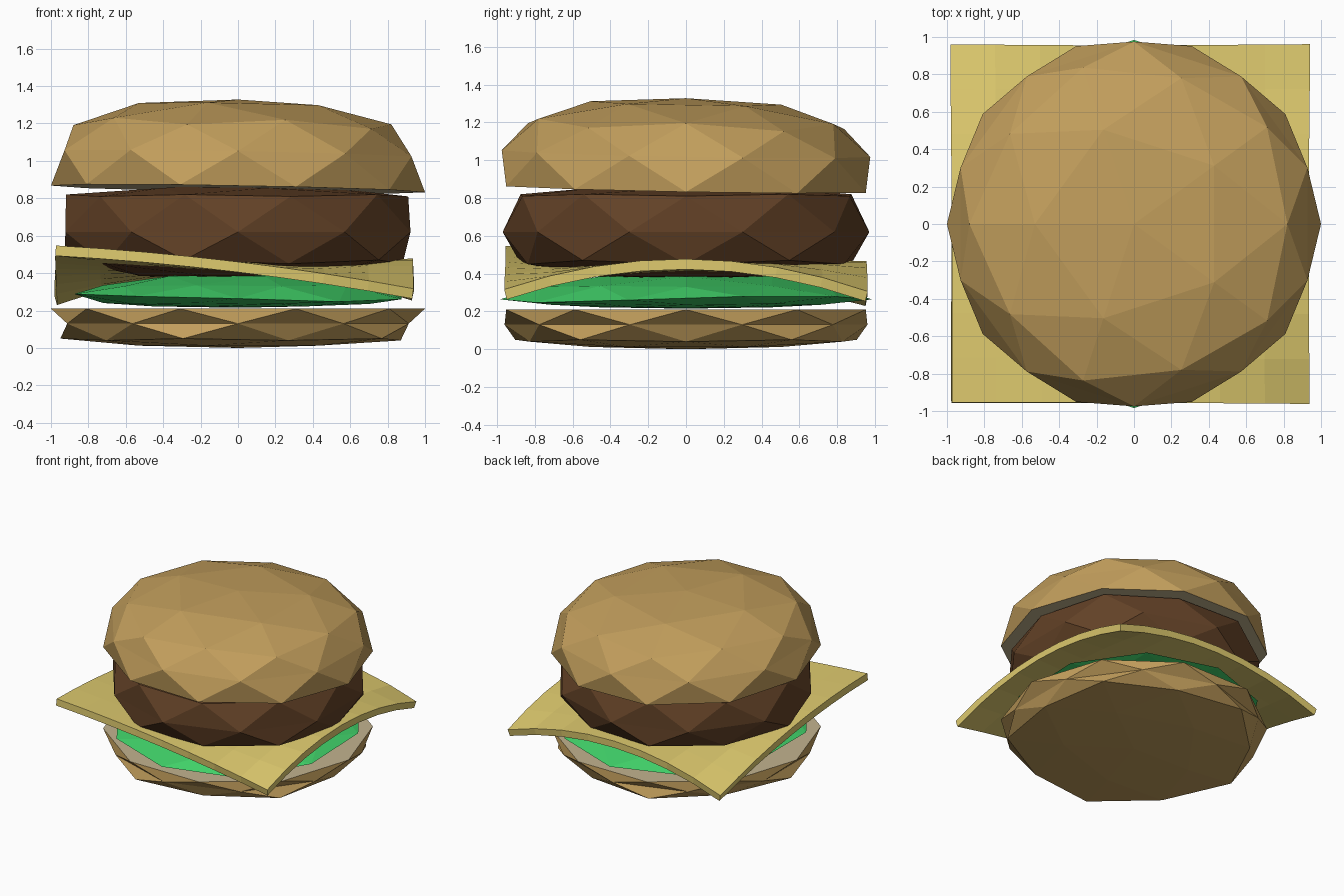
import bpy, bmesh, math

if "Cube" in bpy.data.objects:
    bpy.data.objects.remove(bpy.data.objects["Cube"])


def material(name, r, g, b):
    lin = [((c / 255 + 0.055) / 1.055) ** 2.4 for c in (r, g, b)]
    m = bpy.data.materials.new(name)
    m.diffuse_color = (*lin, 1)
    m.use_nodes = True
    m.node_tree.nodes["Principled BSDF"].inputs["Base Color"].default_value = m.diffuse_color
    return m


CRUST = material("toasted_crust", 194, 158, 92)
CRUMB = material("cream_crumb", 194, 179, 143)
MEAT = material("grilled_meat", 98, 65, 38)
CHEESE = material("yellow_cheese", 222, 202, 110)
LEAF = material("lettuce_green", 64, 208, 104)


def finish(name, bm, mats):
    bmesh.ops.recalc_face_normals(bm, faces=bm.faces)
    mesh = bpy.data.meshes.new(name)
    bm.to_mesh(mesh)
    bm.free()
    for m in mats:
        mesh.materials.append(m)
    obj = bpy.data.objects.new(name, mesh)
    bpy.context.collection.objects.link(obj)
    return obj


def faceted_blob(name, levels, mats, turn=0, tilt=(0, 0), cut=None, wave=None):
    """Icosphere whose nine rows, top to bottom, are moved to (radius, height)."""
    bm = bmesh.new()
    bmesh.ops.create_icosphere(bm, subdivisions=2, radius=1)
    rows = sorted({round(v.co.z, 2) for v in bm.verts}, reverse=True)
    row_of = {v: rows.index(round(v.co.z, 2)) for v in bm.verts}
    for v in bm.verts:
        r, z = levels[row_of[v]]
        a = math.atan2(v.co.y, v.co.x) + turn
        x, y = r * math.cos(a), r * math.sin(a)
        z += tilt[0] * x + tilt[1] * y
        if wave:
            x, y, z = wave(x, y, z, a, row_of[v])
        v.co = (x, y, z)
    # crumb colour on the cut side of a bun
    if cut:
        for f in bm.faces:
            ids = [row_of[v] for v in f.verts]
            if (cut == "bottom" and min(ids) >= 5) or (cut == "top" and max(ids) <= 3):
                f.material_index = 1
    return finish(name, bm, mats)


# Bottom bun: rounded below, cut flat on top
faceted_blob("bottom_bun",
             [(0, .21), (.53, .21), (1, .21), (1, .21), (.96, .13),
              (.95, .05), (.87, .04), (.53, .012), (0, 0)],
             [CRUST, CRUMB], cut="top")


# Lettuce: thin lens with an uneven rim
def ruffle(x, y, z, a, row):
    if row == 4:
        z += .02 * math.sin(2 * a + .6) - .015 * math.cos(a)
        if y < 0 and x < 0:
            z -= .02
    return x, y * 1.07, z


faceted_blob("lettuce",
             [(0, .40), (.45, .385), (.72, .335), (.75, .33), (.92, .275),
              (.72, .24), (.70, .235), (.45, .222), (0, .215)],
             [LEAF], wave=ruffle)

# Patty
faceted_blob("patty",
             [(0, .88), (.50, .855), (.92, .82), (.91, .81), (.97, .62),
              (.93, .47), (.88, .45), (.52, .385), (0, .365)],
             [MEAT])

# Cheese slice: square sheet draped between nine heights, corners drooping
DRAPE = [[.52, .435, .29], [.45, .435, .45], [.255, .44, .28]]   # front to back


def blend(p, t):
    """Quadratic through three values at t = -1, 0, 1."""
    return p[0] * t * (t - 1) / 2 + p[1] * (1 - t * t) + p[2] * t * (t + 1) / 2


bm = bmesh.new()
bmesh.ops.create_grid(bm, x_segments=8, y_segments=8, size=1)
for v in bm.verts:
    u, w = v.co.x, v.co.y
    v.co = (-.02 + .955 * u, .955 * w, blend([blend(row, u) for row in DRAPE], w))
cheese = finish("cheese_slice", bm, [CHEESE])
thick = cheese.modifiers.new("thickness", 'SOLIDIFY')
thick.thickness = .055
thick.offset = 0

# Top bun: domed above, cut flat below, leaning slightly
faceted_blob("top_bun",
             [(0, 1.328), (.53, 1.30), (.82, 1.21), (.88, 1.175), (.975, 1.035),
              (1, .85), (1, .85), (.53, .85), (0, .85)],
             [CRUST, CRUMB], turn=math.pi, tilt=(-.018, -.018), cut="bottom")
